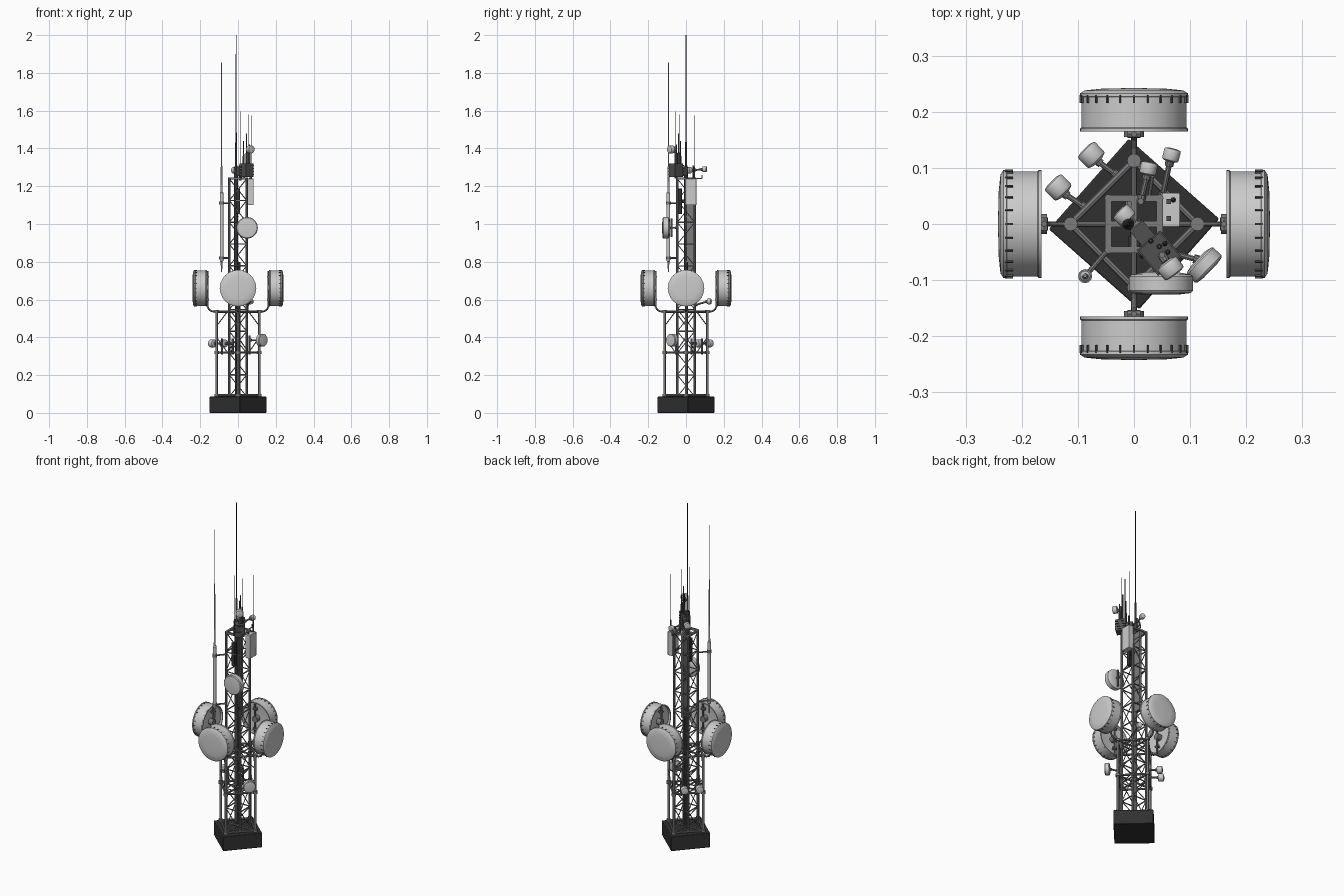
import bpy, bmesh, math
from mathutils import Vector, Matrix

def material(name, v):
    m = bpy.data.materials.new(name)
    m.diffuse_color = (v, v, v * 1.02, 1)
    return m
BLACK, DARK, STEEL = material("black", 0.03), material("dark", 0.08), material("steel", 0.2)

def lathe(bm, origin, direction, profile, n=12):
    """Closed turned shape: profile of (radius, distance along direction)."""
    rot = Vector((0, 0, 1)).rotation_difference(Vector(direction).normalized()).to_matrix()
    rings = [[bm.verts.new(Vector(origin) + rot @ Vector((r * math.cos(2 * math.pi * i / n),
              r * math.sin(2 * math.pi * i / n), d))) for i in range(n)] for r, d in profile]
    for a, b in zip(rings, rings[1:]):
        for i in range(n):
            bm.faces.new((a[i], a[(i + 1) % n], b[(i + 1) % n], b[i]))
    bm.faces.new(rings[0][::-1])
    bm.faces.new(rings[-1])

def tube(bm, p, q, r, n=8):
    d = Vector(q) - Vector(p)
    lathe(bm, p, d, [(r, 0), (r, d.length)], n)

def box(bm, c, s, angle=0):
    m = Matrix.Translation(c) @ Matrix.Rotation(angle, 4, 'Z') @ Matrix.Diagonal((*s, 1))
    bmesh.ops.create_cube(bm, size=1, matrix=m)

def finish(bm, name, mat=None, bevel=0):
    bmesh.ops.recalc_face_normals(bm, faces=bm.faces)
    me = bpy.data.meshes.new(name)
    bm.to_mesh(me)
    bm.free()
    ob = bpy.data.objects.new(name, me)
    bpy.context.collection.objects.link(ob)
    if mat:
        me.materials.append(mat)
    if bevel:
        mod = ob.modifiers.new("bevel", 'BEVEL')
        mod.width, mod.segments = bevel, 2
    bpy.ops.object.select_all(action='DESELECT')
    ob.select_set(True)
    bpy.context.view_layer.objects.active = ob
    bpy.ops.object.shade_smooth_by_angle(angle=math.radians(35))
    return ob

AXES = [(1, 0), (0, 1), (-1, 0), (0, -1)]

# base block, a square turned to a diamond
bm = bmesh.new()
box(bm, (0, 0, 0.043), (0.215, 0.215, 0.086), math.radians(48.5))
finish(bm, "base_block", BLACK, 0.003)

# outer lower frame: legs, feet, caps, rails and spokes
R = 0.113
bm = bmesh.new()
for k, (x, y) in enumerate(AXES):
    nx, ny = AXES[(k + 1) % 4]
    tube(bm, (x * R, y * R, 0.085), (x * R, y * R, 0.545), 0.0065, 12)
    for z in (0.085, 0.312, 0.528):
        tube(bm, (x * R, y * R, z), (x * R, y * R, z + 0.016), 0.0125, 12)
        tube(bm, (x * R, y * R, z + 0.008), (nx * R, ny * R, z + 0.008), 0.006)
        tube(bm, (x * R, y * R, z + 0.008), (0, 0, z + 0.008), 0.005)
    # side braces from rail middle to the next legs
    mid = ((x + nx) * R / 2, (y + ny) * R / 2)
    for ex, ey in ((x, y), (nx, ny)):
        tube(bm, (*mid, 0.32), (ex * R, ey * R, 0.40), 0.0028, 6)
        tube(bm, (*mid, 0.536), (ex * R, ey * R, 0.46), 0.0028, 6)
finish(bm, "outer_frame", STEEL)

# inner lattice mast
H, Z0, STEP, BAYS = 0.046, 0.086, 0.1154, 10
C = [(H, H), (-H, H), (-H, -H), (H, -H)]
legs, brace = bmesh.new(), bmesh.new()
for k, a in enumerate(C):
    b = C[(k + 1) % 4]
    tube(legs, (*a, Z0), (*a, 1.245), 0.0065, 10)
    for i in range(BAYS + 1):
        z = Z0 + i * STEP
        tube(brace, (*a, z), (*b, z), 0.0036, 6)
        if i < BAYS:
            p, q = (a, b) if i % 2 else (b, a)
            tube(brace, (*p, z), (*q, z + STEP), 0.0026, 6)
    box(legs, ((a[0] + b[0]) / 2, (a[1] + b[1]) / 2, 1.24),
        (0.1 if a[1] == b[1] else 0.011, 0.1 if a[0] == b[0] else 0.011, 0.011))
box(legs, (0, 0, 1.24), (0.011, 0.09, 0.01))
box(legs, (0, 0, 1.24), (0.09, 0.011, 0.01))
finish(legs, "mast_legs", STEEL)
finish(brace, "mast_bracing", STEEL)

# four large drum dishes with clips, and their bent brackets
for x, y in AXES:
    def P(r, z, s=0):
        return (x * r - y * s, y * r + x * s, z)
    bm = bmesh.new()
    lathe(bm, P(0, 0.66), (x, y, 0), [(0.03, 0.182), (0.088, 0.175), (0.09, 0.165), (0.096, 0.165),
          (0.096, 0.17), (0.094, 0.172), (0.094, 0.226), (0.096, 0.227), (0.096, 0.233),
          (0.088, 0.238), (0.06, 0.241), (0.02, 0.242)], 48)
    finish(bm, "large_dish")
    bm = bmesh.new()
    for i in range(24):
        t = 2 * math.pi * i / 24
        m = (Matrix.Rotation(math.atan2(y, x), 4, 'Z') @ Matrix.Translation((0, 0, 0.66)) @
             Matrix.Rotation(t, 4, 'X') @ Matrix.Translation((0.223, 0, 0.095)) @
             Matrix.Diagonal((0.014, 0.003, 0.004, 1)))
        bmesh.ops.create_cube(bm, size=1, matrix=m)
    finish(bm, "dish_clips", DARK)
    bm = bmesh.new()
    pts = [P(R, 0.537), P(0.135, 0.537), P(0.152, 0.545), P(0.16, 0.56), P(0.16, 0.75)]
    for a, b in zip(pts, pts[1:]):
        tube(bm, a, b, 0.005, 10)
    tube(bm, P(0.155, 0.66), P(0.185, 0.66), 0.018, 16)
    for z in (0.60, 0.72):
        tube(bm, P(0.16, z, -0.012), P(0.16, z, 0.012), 0.007)
        tube(bm, P(0.16, z), P(0.18, z), 0.005)
    finish(bm, "dish_bracket", STEEL)

# small drum dishes: centre, direction, radius, depth, bracket anchor
DISHES = [((0.048, -0.108, 0.98), (0, -1, 0), 0.057, 0.036, (0.046, -0.046, 0.98)),
          ((0.126, -0.074, 0.385), (0.72, -0.7, 0), 0.034, 0.028, (0.06, -0.05, 0.385)),
          ((-0.136, 0.066, 0.368), (-0.7, 0.72, 0), 0.021, 0.03, (-0.085, 0.028, 0.368)),
          ((-0.077, 0.124, 0.368), (-0.7, 0.72, 0), 0.021, 0.03, (-0.028, 0.085, 0.368)),
          ((0.067, 0.124, 0.59), (0.25, 1, 0), 0.015, 0.022, (0.05, 0.046, 0.57)),
          ((0.026, 0.1, 1.29), (0.2, 1, 0), 0.015, 0.022, (0.012, 0.04, 1.285)),
          ((-0.018, 0.016, 1.285), (-0.7, 0.7, 0), 0.018, 0.024, (0, 0, 1.285)),
          ((0.066, -0.08, 1.395), (0.6, -0.8, 0), 0.021, 0.026, (0.05, -0.055, 1.38))]
for c, d, r, h, anchor in DISHES:
    bm = bmesh.new()
    lathe(bm, c, d, [(r * .5, -h * .62), (r * .93, -h / 2), (r, -h * .4), (r, h * .3),
                     (r * .93, h * .42), (r * .5, h / 2)], 28)
    finish(bm, "small_dish")
    bm = bmesh.new()
    back = Vector(c) - Vector(d).normalized() * h / 2
    tube(bm, anchor, back, 0.005)
    lathe(bm, anchor, back - Vector(anchor), [(0.008, 0), (0.008, 0.012)], 10)
    lathe(bm, back, Vector(anchor) - back, [(0.008, 0), (0.008, 0.01)], 10)
    finish(bm, "small_dish_arm", STEEL)

# upright posts carrying the small dishes
bm = bmesh.new()
for x, y, z0, z1 in [(-0.085, 0.028, 0.31, 0.395), (-0.028, 0.085, 0.31, 0.395), (0.06, -0.053, 0.31, 0.41),
                     (0.048, -0.078, 0.93, 1.03), (0.012, 0.04, 1.23, 1.31), (0.05, -0.055, 1.3, 1.41),
                     (0.05, 0.046, 0.54, 0.6)]:
    tube(bm, (x, y, z0), (x, y, z1), 0.0055, 10)
tube(bm, (0.026, 0.04, 1.24), (0.033, 0.085, 1.24), 0.003)
tube(bm, (0.033, 0.085, 1.24), (0.033, 0.085, 1.26), 0.003)
finish(bm, "dish_posts", STEEL)

# cable tray up the middle with rungs
bm = bmesh.new()
box(bm, (-0.006, 0.026, 0.995), (0.012, 0.042, 0.49))
for i in range(6):
    box(bm, (-0.006, 0.024, 0.8 + i * 0.08), (0.018, 0.05, 0.006))
finish(bm, "cable_tray", STEEL)
bm = bmesh.new()
for i in range(4):
    tube(bm, (-0.012 + i * 0.007, 0.008, 0.086), (-0.012 + i * 0.007, 0.008, 0.8), 0.003, 6)
finish(bm, "cables", DARK)

# central whip antenna and support pole
bm = bmesh.new()
lathe(bm, (-0.01, 0, 0), (0, 0, 1), [(0.0105, 0.75), (0.0105, 1.3), (0.006, 1.31), (0.0055, 1.43),
      (0.0035, 1.435), (0.003, 1.64), (0.0022, 1.645), (0.0018, 2.0)], 12)
finish(bm, "main_whip", BLACK)

# side whip antenna with stand-off arms
S = (-0.087, -0.093)
bm = bmesh.new()
lathe(bm, (*S, 0), (0, 0, 1), [(0.003, 0.745), (0.005, 0.80), (0.0095, 0.805), (0.0095, 1.165),
      (0.0055, 1.17), (0.0045, 1.30), (0.003, 1.31), (0.0022, 1.855)], 14)
finish(bm, "side_whip")
bm = bmesh.new()
for z in (0.82, 1.11):
    tube(bm, (-H, -H, z), (*S, z), 0.0045)
    tube(bm, (*S, z - 0.008), (*S, z + 0.008), 0.0125, 12)
finish(bm, "side_whip_arms", STEEL)

# equipment cabinet on the right and its bolts
bm = bmesh.new()
box(bm, (0.066, 0.025, 1.17), (0.032, 0.06, 0.14))
finish(bm, "equipment_cabinet", None, 0.002)
bm = bmesh.new()
for y in (0.01, 0.04):
    box(bm, (0.062, y, 1.242), (0.008, 0.009, 0.008))
    box(bm, (0.05, y, 1.13), (0.02, 0.012, 0.01))
finish(bm, "cabinet_fittings", DARK)

# dark radio boxes near the top
bm = bmesh.new()
box(bm, (0.045, -0.052, 1.285), (0.05, 0.055, 0.07), math.radians(40))
box(bm, (0.018, -0.02, 1.28), (0.03, 0.045, 0.05), math.radians(40))
for i in range(4):
    box(bm, (0.045, -0.052, 1.262 + i * 0.016), (0.055, 0.06, 0.005), math.radians(40))
finish(bm, "radio_boxes", DARK)
bm = bmesh.new()
box(bm, (0.0, -0.035, 1.12), (0.022, 0.026, 0.135))
box(bm, (-0.002, -0.012, 1.12), (0.01, 0.03, 0.02))
finish(bm, "inner_radio_box", BLACK, 0.002)

# cluster of thin whips at the top
bm = bmesh.new()
for x, y, z0, z1, r in [(0.07, 0.043, 1.24, 1.575, 0.0018), (0.015, -0.057, 1.24, 1.595, 0.0018),
                        (0.055, -0.035, 1.31, 1.58, 0.0018), (0.045, -0.04, 1.31, 1.48, 0.0035),
                        (0.03, -0.03, 1.3, 1.44, 0.003), (0.06, -0.05, 1.31, 1.42, 0.003)]:
    lathe(bm, (x, y, 0), (0, 0, 1), [(0.005, z0), (0.005, z0 + 0.06), (r, z0 + 0.07), (r * 0.8, z1)], 8)
tube(bm, (0.015, -0.046, 1.245), (0.015, -0.06, 1.245), 0.004)
finish(bm, "thin_whips", DARK)
